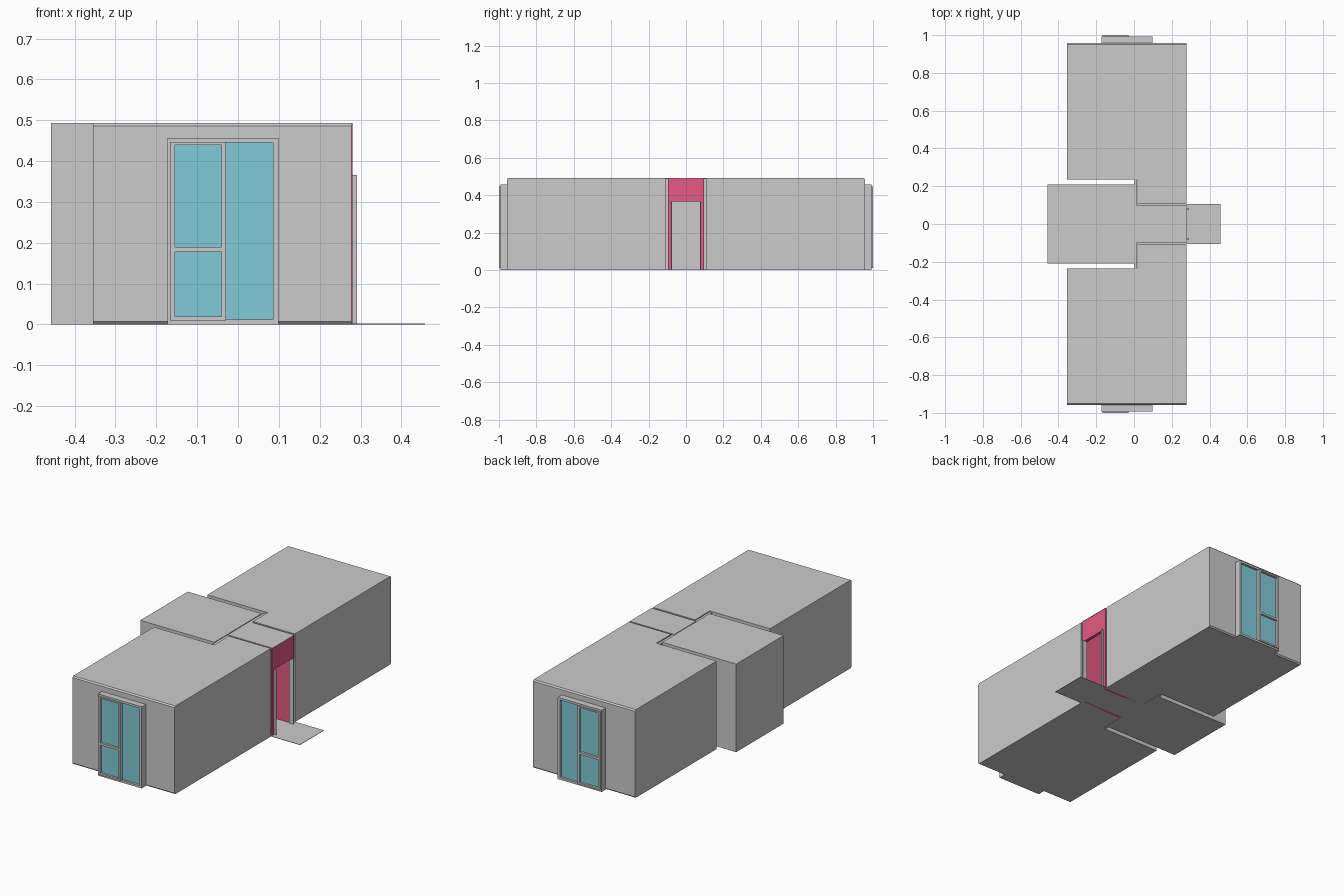
import bpy, bmesh

if "Cube" in bpy.data.objects:
    bpy.data.objects.remove(bpy.data.objects["Cube"])


def material(name, rgb):
    m = bpy.data.materials.new(name)
    m.diffuse_color = (*rgb, 1)
    m.use_nodes = True
    m.node_tree.nodes["Principled BSDF"].inputs["Base Color"].default_value = m.diffuse_color
    return m


PINK = material("pink_panel", (0.78, 0.10, 0.24))
GLASS = material("blue_glass", (0.22, 0.60, 0.70))


def finish(name, bm, mat=None):
    bmesh.ops.recalc_face_normals(bm, faces=bm.faces)
    me = bpy.data.meshes.new(name)
    bm.to_mesh(me)
    bm.free()
    ob = bpy.data.objects.new(name, me)
    bpy.context.collection.objects.link(ob)
    if mat:
        me.materials.append(mat)
    return ob


def add_box(bm, x, y, z):
    vs = bmesh.ops.create_cube(bm, size=1)["verts"]
    for v in vs:
        for i, (a, b) in enumerate((x, y, z)):
            v.co[i] = (a + b) / 2 + v.co[i] * (b - a)


def boxes(name, parts, mat=None, side=1):
    """One object from several boxes; side=-1 mirrors it in y."""
    bm = bmesh.new()
    for x, y, z in parts:
        add_box(bm, x, sorted((y[0] * side, y[1] * side)), z)
    return finish(name, bm, mat)


def prism(name, outline, z0, z1, end_bevel=0, mat=None):
    bm = bmesh.new()
    f = bm.faces.new([bm.verts.new((x, y, z0)) for x, y in outline])
    ext = bmesh.ops.extrude_face_region(bm, geom=[f])["geom"]
    for v in ext:
        if isinstance(v, bmesh.types.BMVert):
            v.co.z = z1
    if end_bevel:
        edges = [e for e in bm.edges if all(abs(v.co.y) > 0.9 for v in e.verts)
                 and abs(e.verts[0].co.z - e.verts[1].co.z) < 1e-6]
        bmesh.ops.bevel(bm, geom=edges, offset=end_bevel, segments=1,
                        affect='EDGES', profile=0.5)
    return finish(name, bm, mat)


def ring(x, y, z, left, right, bottom, top):
    """Four bars of a rectangular frame."""
    xi = (x[0] + left, x[1] - right)
    return [((x[0], xi[0]), y, z), ((xi[1], x[1]), y, z),
            (xi, y, (z[0], z[0] + bottom)), (xi, y, (z[1] - top, z[1]))]


H = 0.493

for s, tag in ((-1, "front"), (1, "back")):
    # main wing with a stepped inner end
    prism(tag + "_wing", [(x, s * y) for x, y in (
        (-0.355, 0.236), (0.018, 0.236), (0.018, 0.106),
        (0.278, 0.106), (0.278, 0.957), (-0.355, 0.957))], 0, H, 0.007)

    # window bay: backing, outer frame, raised sash
    boxes(tag + "_bay_backing", [((-0.17, 0.096), (0.95, 0.972), (0.001, 0.455))], side=s)
    boxes(tag + "_bay_frame",
          ring((-0.173, 0.099), (0.95, 0.993), (0, 0.457), 0.006, 0.013, 0.012, 0.012), side=s)
    boxes(tag + "_sash",
          ring((-0.167, -0.029), (0.97, 1.0), (0.01, 0.447), 0.013, 0.011, 0.009, 0.008)
          + [((-0.154, -0.04), (0.97, 1.0), (0.178, 0.19))], side=s)

    # glass panes
    boxes(tag + "_sash_panes", [((-0.154, -0.04), (0.97, 0.988), (0.019, 0.178)),
                                ((-0.154, -0.04), (0.97, 0.988), (0.19, 0.439))], GLASS, s)
    boxes(tag + "_fixed_pane", [((-0.029, 0.086), (0.97, 0.98), (0.012, 0.445))], GLASS, s)

    # entrance side wall and slim door post
    boxes(tag + "_entrance_wall", [((0.016, 0.28), (0.081, 0.097), (0, H - 0.004))], PINK, s)
    boxes(tag + "_door_post", [((0.262, 0.291), (0.075, 0.081), (0, 0.366))], side=s)

# slide-out side room with a flange closing the gap to the wings
boxes("side_room", [((-0.458, 0.0), (-0.21, 0.21), (0, H))])
prism("side_room_flange", [(0, -0.21), (0.004, -0.235), (0.016, -0.235),
                           (0.016, 0.235), (0.004, 0.235), (0, 0.21)], 0, H - 0.004)

# entrance header, roof and ground plate
boxes("entrance_header", [((0.262, 0.28), (-0.081, 0.081), (0.366, H - 0.004))], PINK)
boxes("entrance_roof", [((0.005, 0.281), (-0.097, 0.097), (H - 0.004, H - 0.001))])
boxes("entrance_floor", [((0.016, 0.458), (-0.106, 0.106), (0, 0.002))])
